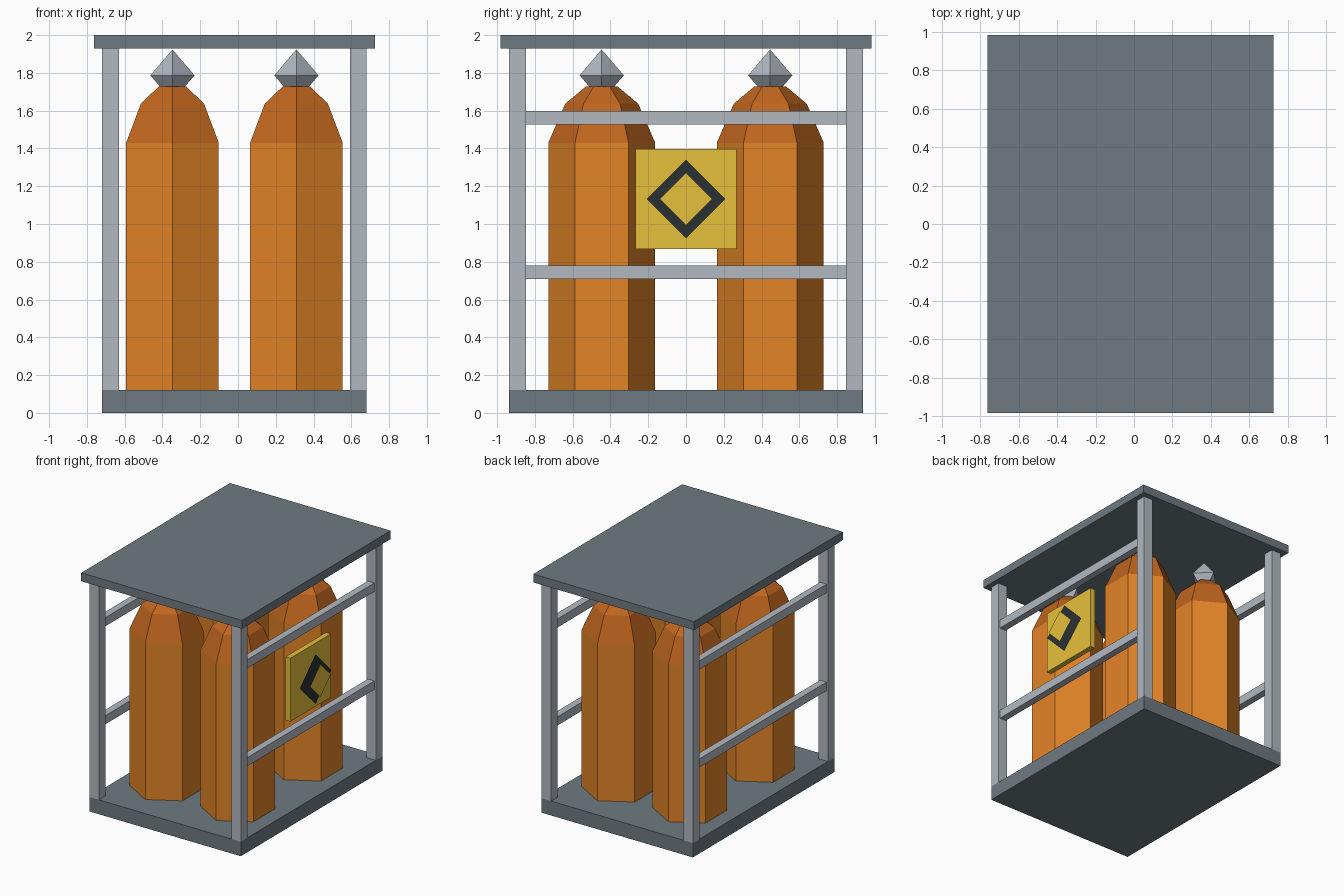
import bpy, bmesh
from math import cos, sin, tau

if "Cube" in bpy.data.objects:
    bpy.data.objects.remove(bpy.data.objects["Cube"], do_unlink=True)


def material(name, hex_code):
    """Flat material from an sRGB hex code, stored as linear values."""
    srgb = [int(hex_code[i:i + 2], 16) / 255 for i in (0, 2, 4)]
    lin = [c / 12.92 if c <= 0.04045 else ((c + 0.055) / 1.055) ** 2.4 for c in srgb]
    mat = bpy.data.materials.new(name)
    mat.use_nodes = True
    mat.diffuse_color = (*lin, 1)
    bsdf = next(n for n in mat.node_tree.nodes if n.type == "BSDF_PRINCIPLED")
    bsdf.inputs["Base Color"].default_value = (*lin, 1)
    return mat


SLAB = material("slate grey", "6E7A81")
STEEL = material("light steel", "B2B9C1")
ORANGE = material("orange", "E38427")
SHOULDER = material("burnt orange", "C0661E")
YELLOW = material("sign yellow", "E5C03B")
DARK = material("charcoal", "2A3133")


def finish(name, bm, *mats):
    bmesh.ops.recalc_face_normals(bm, faces=bm.faces)
    mesh = bpy.data.meshes.new(name)
    bm.to_mesh(mesh)
    bm.free()
    for m in mats:
        mesh.materials.append(m)
    obj = bpy.data.objects.new(name, mesh)
    bpy.context.collection.objects.link(obj)
    return obj


def box(name, lo, hi, mat):
    bm = bmesh.new()
    bmesh.ops.create_cube(bm, size=1)
    for v in bm.verts:
        v.co = [l + (h - l) * (c + 0.5) for l, h, c in zip(lo, hi, v.co)]
    return finish(name, bm, mat)


def lathe(bm, profile, sides, x, y):
    """Stack of regular rings, each with a corner toward -y, capped at both ends."""
    rings = [[bm.verts.new((x + r * sin(tau * i / sides), y - r * cos(tau * i / sides), z))
              for i in range(sides)] for r, z in profile]
    for a, b in zip(rings, rings[1:]):
        for i in range(sides):
            j = (i + 1) % sides
            bm.faces.new((a[i], a[j], b[j], b[i]))
    bm.faces.new(rings[0])
    bm.faces.new(rings[-1])


# Frame extents; the rack sits slightly off centre to make room for the sign
MID = -0.019
HALF_X, HALF_Y, POST = 0.7, 0.936, 0.088

# Base and roof slabs
box("base", (MID - HALF_X, -HALF_Y, 0), (MID + HALF_X, HALF_Y, 0.12), SLAB)
box("roof", (MID - 0.743, -0.982, 1.93), (MID + 0.743, 0.982, 2), SLAB)

# Corner posts and side rails
for side, sx in (("right", -1), ("left", 1)):
    px = MID + sx * (HALF_X - POST / 2)
    for end, sy in (("front", -1), ("back", 1)):
        py = sy * (HALF_Y - POST / 2)
        box(f"{end}_{side}_post", (px - POST / 2, py - POST / 2, 0.12),
            (px + POST / 2, py + POST / 2, 1.93), STEEL)
    for level, z in (("lower", 0.708), ("upper", 1.527)):
        box(f"{level}_{side}_rail", (px - 0.03, POST - HALF_Y, z),
            (px + 0.03, HALF_Y - POST, z + 0.072), STEEL)

# Hexagonal gas bottles with octahedral valves
BOTTLE = [(0.283, 0.06), (0.283, 1.43), (0.193, 1.637), (0.085, 1.727)]
for side, sx in (("right", -1), ("left", 1)):
    for end, sy in (("front", -1), ("back", 1)):
        x, y = MID + sx * 0.328, sy * 0.446
        bm = bmesh.new()
        lathe(bm, BOTTLE, 6, x, y)
        for f in bm.faces:
            f.material_index = int(f.calc_center_median().z > 1.43)
        finish(f"{end}_{side}_bottle", bm, ORANGE, SHOULDER)

        bm = bmesh.new()
        lathe(bm, [(0.001, 1.65), (0.117, 1.787), (0.001, 1.924)], 4, x, y)
        bmesh.ops.remove_doubles(bm, verts=bm.verts, dist=0.004)
        finish(f"{end}_{side}_valve", bm, STEEL)

# Warning sign between the rails on the left side
SIGN_X, SIGN_Z = 0.672, 1.132
box("sign_panel", (SIGN_X - 0.045, -0.267, SIGN_Z - 0.265),
    (SIGN_X, 0.267, SIGN_Z + 0.265), YELLOW)

# Two flat diamonds standing clear of the panel, the smaller one outermost
for name, x, r, mat in (("sign_diamond", 0.717, 0.207, DARK),
                        ("sign_diamond_centre", 0.762, 0.138, YELLOW)):
    bm = bmesh.new()
    bm.faces.new([bm.verts.new((x, r * cos(tau * i / 4), SIGN_Z + r * sin(tau * i / 4)))
                  for i in range(4)])
    diamond = finish(name, bm, mat)
    if diamond.data.polygons[0].normal.x < 0:
        diamond.data.flip_normals()
